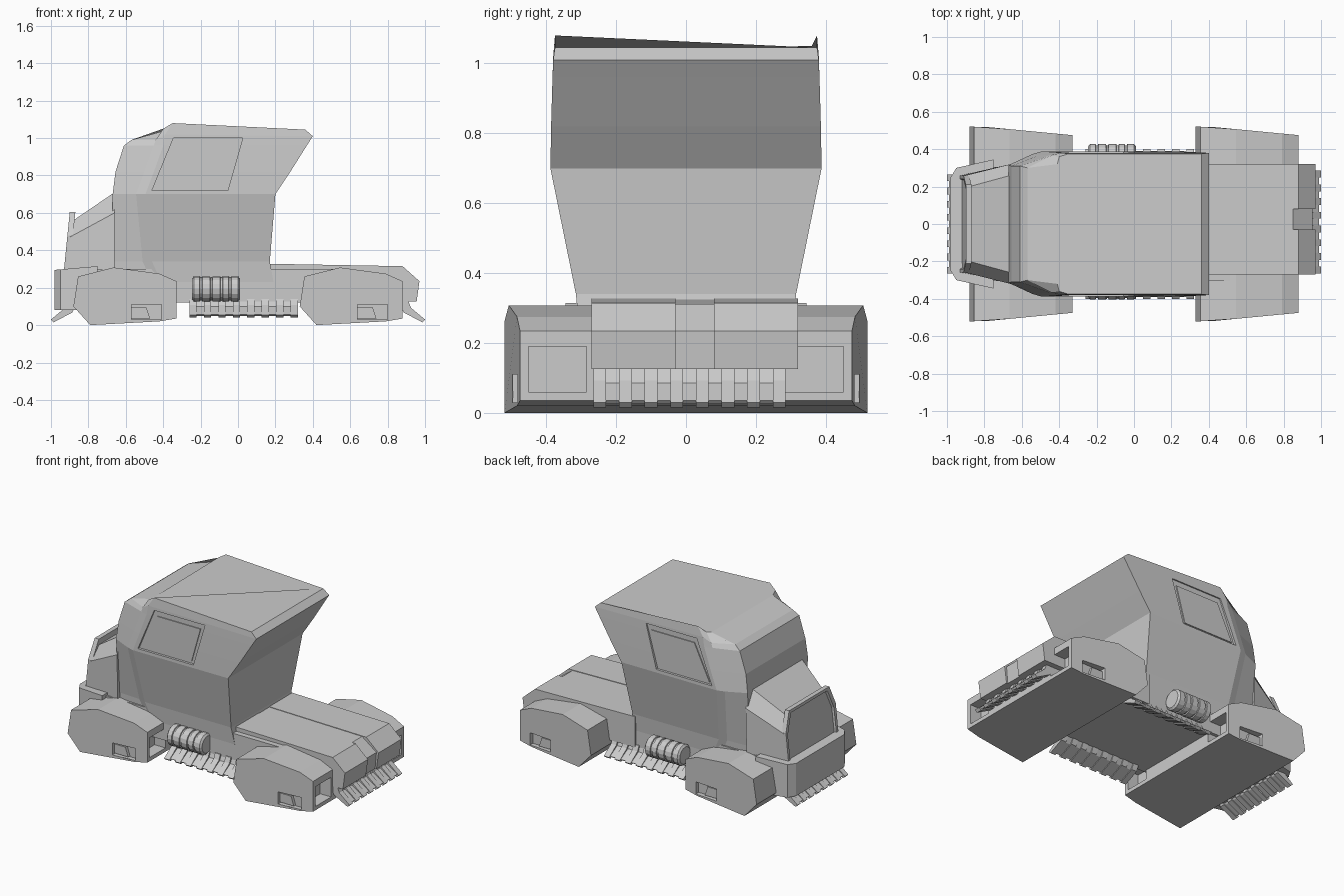
import bpy, bmesh, math
from mathutils import Vector

if "Cube" in bpy.data.objects:
    bpy.data.objects.remove(bpy.data.objects["Cube"])


def build(name, verts, faces):
    me = bpy.data.meshes.new(name)
    me.from_pydata(verts, [], faces)
    bm = bmesh.new()
    bm.from_mesh(me)
    bmesh.ops.recalc_face_normals(bm, faces=bm.faces)
    bm.to_mesh(me)
    bm.free()
    ob = bpy.data.objects.new(name, me)
    bpy.context.collection.objects.link(ob)
    return ob


def loft(name, rings):
    """Skin closed rings of equal length and cap both ends."""
    n = len(rings[0])
    verts = [p for r in rings for p in r]
    faces = [(i * n + j, i * n + (j + 1) % n, (i + 1) * n + (j + 1) % n, (i + 1) * n + j)
             for i in range(len(rings) - 1) for j in range(n)]
    faces += [tuple(range(n)), tuple(range(len(verts) - n, len(verts)))]
    return build(name, verts, faces)


def prism(name, pts, y0, y1):
    """Extrude an x-z profile along y."""
    return loft(name, [[(x, y, z) for x, z in pts] for y in (y0, y1)])


def box(name, x, y, z):
    return prism(name, [(x[0], z[0]), (x[1], z[0]), (x[1], z[1]), (x[0], z[1])], *y)


def cut(target, cutter):
    cutter.hide_render = True
    cutter.hide_set(True)
    m = target.modifiers.new("cut", "BOOLEAN")
    m.operation = 'DIFFERENCE'
    m.solver = 'EXACT'
    m.object = cutter


# Cab: horizontal sections (z, front x, front half width, door x, half width, back x)
def cab_ring(z, xf, wf, xc, ws, xb, zc=None, zb=None):
    half = [(xf, wf, z), (xc - 0.05, ws - 0.015, z if zc is None else zc - 0.03),
            (xc, ws, zc or z), (xb, ws, zb or z)]
    return half + [(x, -y, h) for x, y, h in reversed(half)]


cab = loft("cab", [cab_ring(*r) for r in (
    (0.23, -0.67, 0.29, -0.41, 0.305, 0.19),
    (0.34, -0.67, 0.29, -0.46, 0.315, 0.17),
    (0.70, -0.67, 0.315, -0.495, 0.388, 0.20),
    (0.82, -0.655, 0.31, -0.45, 0.386, 0.28),
    (0.96, -0.61, 0.31, -0.40, 0.382, 0.368),
    (0.99, -0.57, 0.30, -0.39, 0.38, 0.40, 1.02, 1.01),
    (1.035, -0.41, 0.32, -0.35, 0.375, 0.36, 1.08, 1.045))])

# Side windows: shallow recess with a raised pane
frame = [(-0.345, 1.0), (0.025, 1.0), (-0.055, 0.72), (-0.46, 0.72)]
pane = [(-0.325, 0.965), (-0.01, 0.965), (-0.075, 0.735), (-0.435, 0.735)]
for s, side in ((1, "left"), (-1, "right")):
    cut(cab, prism("window_cutter_" + side, frame, s * 0.372, s * 0.45))
    prism("window_" + side, pane, s * 0.36, s * 0.378)

# Hood and slanted grille plate
hood_sections = (((-0.925, 0.26, 0.25), (-0.90, 0.26, 0.47), (-0.88, 0.20, 0.56)),
                 ((-0.66, 0.31, 0.25), (-0.66, 0.32, 0.60), (-0.66, 0.26, 0.71)))
loft("hood", [list(h) + [(x, -y, z) for x, y, z in reversed(h)] for h in hood_sections])
plate = ((0.26, 0.28), (0.26, 0.48), (0.21, 0.605))


def plate_ring(dx, inset=0.0):
    h = [(-0.93 + dx + (z - 0.3) * 0.1, y - inset, z - inset * (z > 0.3)) for y, z in plate]
    return h + [(x, -y, z) for x, y, z in reversed(h)]


loft("grille", [plate_ring(0.03), plate_ring(0), plate_ring(0, 0.02), plate_ring(0.012, 0.025)])

# Front bumper wrapping the nose
outline = [(-0.75, 0.345), (-0.95, 0.30), (-0.98, 0.25)]
outline += [(x, -y) for x, y in reversed(outline)]
loft("front_bumper", [[(x, y, 0.08) for x, y in outline],
                      [(x, y, 0.295 + 0.02 * (x + 0.98) / 0.23) for x, y in outline]])

# Hover pods: full-width tapered slabs with end pockets and side notches
pod = [(-0.88, 0.10), (-0.79, 0.0), (-0.42, 0.02), (-0.33, 0.035), (-0.33, 0.235),
       (-0.42, 0.275), (-0.665, 0.308), (-0.855, 0.26)]
for dx, label in ((0, "front"), (1.21, "rear")):
    w = lambda x: 0.52 - 0.045 * max(0, (x + 0.80) / 0.47)
    ob = loft(label + "_hover_pods",
              [[(x + dx, s * w(x), z) for x, z in pod] for s in (-1, 1)])
    for s in (-1, 1):
        cut(ob, box("pocket_cutter", (-0.41 + dx, -0.30 + dx),
                    (s * 0.285, s * 0.45), (0.06, 0.19)))
        notch = [(-0.57, 0.03), (-0.57, 0.11), (-0.41, 0.11), (-0.41, 0.03)]
        cut(ob, prism("notch_cutter", [(x + dx, z) for x, z in notch], s * 0.455, s * 0.6))
        ledge = [(-0.57, 0.035), (-0.57, 0.095), (-0.49, 0.095), (-0.47, 0.035)]
        prism(label + "_pod_ledge", [(x + dx, z) for x, z in ledge], s * 0.45, s * 0.475)

# Chassis spine and rear deck, with a recessed centre channel
box("chassis", (-0.90, 0.60), (-0.305, 0.305), (0.12, 0.30))
deck = [(0.15, 0.125), (0.955, 0.125), (0.97, 0.235), (0.88, 0.315), (0.15, 0.328)]
prism("rear_deck_right", deck, -0.27, -0.03)
prism("rear_deck_left", deck, 0.08, 0.32)
centre = [(0.15, 0.125), (0.945, 0.125), (0.955, 0.235), (0.85, 0.312), (0.15, 0.325)]
prism("rear_deck_channel", centre, -0.035, 0.085)

# Ribbed flexible skirts: thin flap plus thicker ribs, turned to each side
flap = [(-0.02, 0.13), (0.02, 0.13), (0.035, 0.085), (0.11, 0.035), (0.10, 0.025), (0.015, 0.07)]
rib = [(-0.02, 0.13), (0.03, 0.13), (0.045, 0.092), (0.12, 0.03), (0.105, 0.015), (0.005, 0.068)]


def skirt(name, x, y, angle, length, count, flap=flap, rib=rib):
    parts = [prism(name, flap, -length / 2, length / 2)]
    pitch = length / (count - 0.5)
    for i in range(count):
        c = -length / 2 + pitch * (i + 0.25)
        parts.append(prism(name + "_rib", rib, c - pitch / 4, c + pitch / 4))
    for p in parts:
        p.location = (x, y, 0)
        p.rotation_euler.z = angle


skirt("rear_skirt", 0.88, 0.01, 0, 0.55, 8)
skirt("front_skirt", -0.88, 0, math.pi, 0.53, 8)
lift = lambda pts: [(x, 0.045 + (z - 0.02) * 0.85) for x, z in pts]
for s, side in ((1, "left"), (-1, "right")):
    skirt("side_skirt_" + side, 0.03, s * 0.28, s * math.pi / 2, 0.58, 8, lift(flap), lift(rib))

# Banded tanks beside the cab
bands = [(-0.245, 0.055), (-0.235, 0.068)]
for x in (-0.205, -0.15, -0.095, -0.05):
    bands += [(x, 0.068), (x + 0.002, 0.061), (x + 0.012, 0.061), (x + 0.014, 0.068)]
bands += [(0.0, 0.068), (0.01, 0.055)]
for cy, side in ((0.36, "left"), (-0.335, "right")):
    loft("tank_" + side, [[(x, cy + r * math.cos(a), 0.193 + r * math.sin(a))
                           for a in (k * math.tau / 16 for k in range(16))] for x, r in bands])
